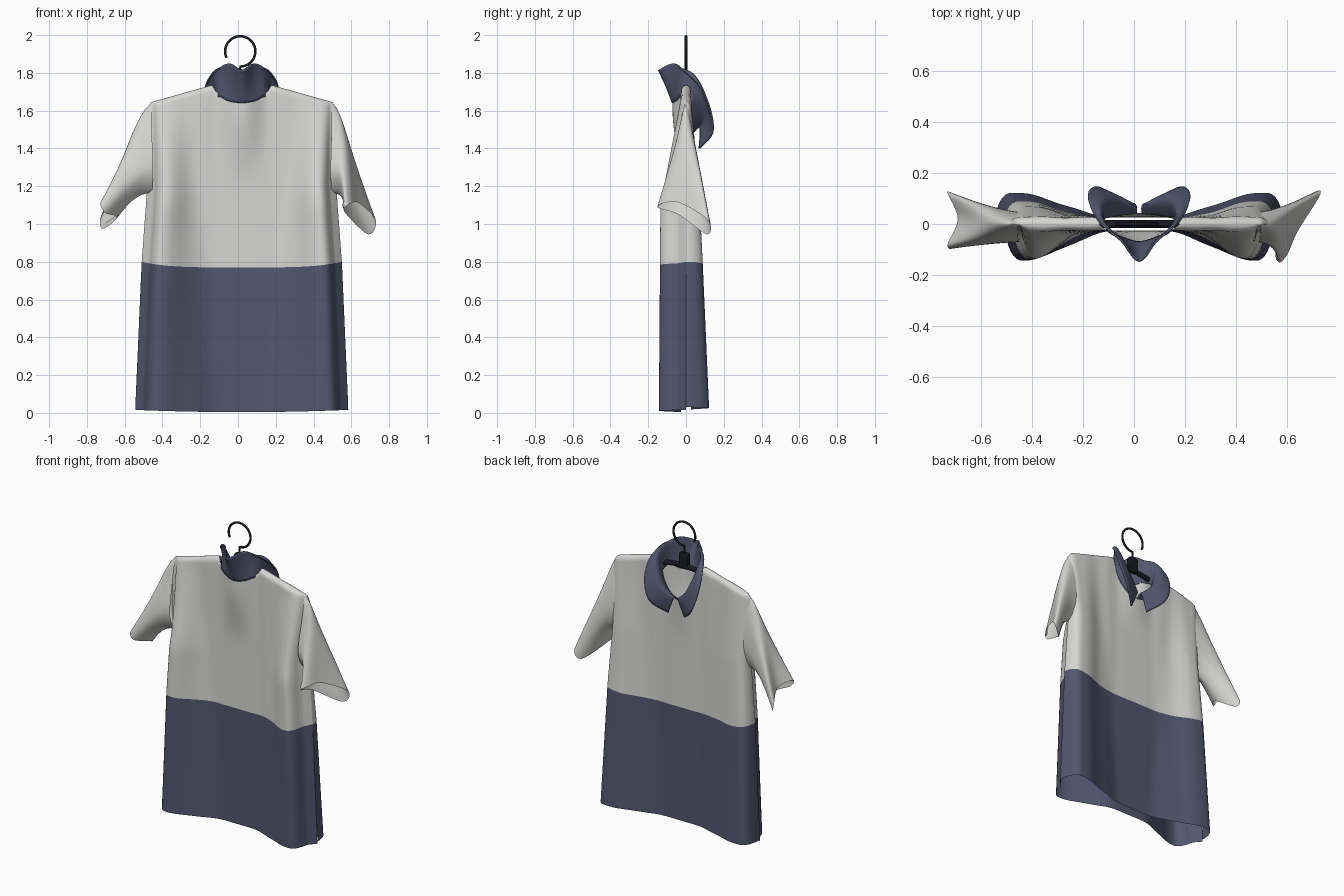
import bpy, bmesh, math
from mathutils import Vector

cube = bpy.data.objects.get("Cube")
if cube:
    bpy.data.objects.remove(cube)


def material(name, rgb):
    m = bpy.data.materials.new(name)
    m.use_nodes = True
    m.diffuse_color = (*rgb, 1)
    bsdf = next(n for n in m.node_tree.nodes if n.type == 'BSDF_PRINCIPLED')
    bsdf.inputs["Base Color"].default_value = (*rgb, 1)
    bsdf.inputs["Roughness"].default_value = 0.9
    return m


WHITE = material("off white cloth", (0.67, 0.67, 0.65))
NAVY = material("navy cloth", (0.088, 0.094, 0.16))
BLACK = material("black hanger", (0.01, 0.011, 0.015))


def step(a, b, v):
    k = min(1, max(0, (v - a) / (b - a)))
    return k * k * (3 - 2 * k)


def ramp(points, v):
    """Piecewise linear lookup in (position, value) pairs."""
    for (a, p), (b, q) in zip(points, points[1:]):
        if v <= b:
            return p + (q - p) * max(0, (v - a) / (b - a))
    return points[-1][1]


def smooth_path(pts, n, closed=False):
    """Curve through the points, n samples per span."""
    pts = [Vector(p) for p in pts]
    count = len(pts)
    get = (lambda i: pts[i % count]) if closed else (lambda i: pts[min(max(i, 0), count - 1)])
    out = []
    for i in range(count if closed else count - 1):
        a, b, c, d = (get(i + k) for k in (-1, 0, 1, 2))
        for j in range(n):
            t = j / n
            out.append(b + (c - a) * t / 2 + (a - b * 2.5 + c * 2 - d / 2) * t ** 2
                       + (b * 1.5 - c * 1.5 + (d - a) / 2) * t ** 3)
    return out if closed else out + [pts[-1]]


def finish(obj, mats, angle=50):
    for m in mats:
        obj.data.materials.append(m)
    bpy.ops.object.select_all(action='DESELECT')
    obj.select_set(True)
    bpy.context.view_layer.objects.active = obj
    bpy.ops.object.shade_smooth_by_angle(angle=math.radians(angle))
    return obj


def sheet(name, grids, mats, closed=False, rule=None, thick=0):
    """Skin grids of points (rows of equal length) into one welded mesh."""
    bm = bmesh.new()
    for rows in grids:
        vs = [[bm.verts.new(p) for p in r] for r in rows]
        n = len(rows[0])
        for i in range(len(rows) - 1):
            for j in range(n if closed else n - 1):
                k = (j + 1) % n
                f = bm.faces.new((vs[i][j], vs[i][k], vs[i + 1][k], vs[i + 1][j]))
                if rule:
                    f.material_index = rule(i)
    bmesh.ops.remove_doubles(bm, verts=bm.verts[:], dist=0.0008)
    bmesh.ops.recalc_face_normals(bm, faces=bm.faces[:])
    mesh = bpy.data.meshes.new(name)
    bm.to_mesh(mesh)
    bm.free()
    obj = bpy.data.objects.new(name, mesh)
    bpy.context.collection.objects.link(obj)
    if thick:
        mod = obj.modifiers.new("cloth", 'SOLIDIFY')
        mod.thickness = thick
        mod.offset = 0
    return finish(obj, mats)


# Shirt body: two draped panels sharing side seams and shoulders
CX = 0.02
WIDTH = [(0, .565), (.8, .53), (1.2, .50), (1.6, .505), (1.8, .505)]
DEPTH = {-1: [(0, .143), (1.1, .135), (1.64, .03), (1.8, .03)],
         1: [(0, .125), (.8, .09), (1.2, .07), (1.64, .028), (1.8, .028)]}
PEAK = {-1: .82, 1: .89}
FOLD_START = [(0, .15), (.8, .33), (1.3, .45)]
TUCK = .93


def panel_depth(s, z, side):
    s, p = abs(s), PEAK[side]
    core = .026
    d = core + (ramp(DEPTH[side], z) - core) * step(ramp(FOLD_START, z), p, s)
    d += .002 * math.sin(s * 19) * step(.1, .4, s)
    # cloth pushed outward around the neck
    d += (.045 if side < 0 else .02) * step(.28, .02, s) * step(1.2, 1.6, z)
    if s <= p:
        return d
    if side > 0:
        return d * math.sqrt(1 - ((s - p) / (1 - p)) ** 2)
    # back panel tucks in sharply before the side seam
    turn = math.sqrt(1 - min(1, (s - p) / (TUCK - p)) ** 2)
    return d * max(turn, min(1, .3 * (1 - s) / (1 - TUCK)))


def shoulder_z(s, side):
    x = abs(s) * .505
    z = ramp([(0, 1.735), (.16, 1.735), (.48, 1.645), (.505, 1.61)], x)
    drop = .235 if side > 0 else .08
    return z - drop * math.sqrt(max(0, 1 - (x / .15) ** 2))


def body_point(s, t, side):
    """t runs -1 at the hem, 0 at the colour seam, 1 at the shoulder."""
    seam = .77 + .03 * s ** 4
    hem = .004 + .012 * s * s if side < 0 else .018 + .012 * s * s
    z = seam + (shoulder_z(s, side) - seam) * t if t > 0 else seam + (seam - hem) * t
    close = math.sqrt(max(0, 1 - max(0, (t - .965) / .035) ** 2))
    neck = 1 - step(.125, .16, abs(s) * .505)
    y = side * panel_depth(s, z, side) * (close + (1 - close) * neck)
    return Vector((CX + ramp(WIDTH, z) * s, y, z))


S = [math.sin(math.pi / 2 * (i / 40 - 1)) for i in range(81)]
LOWER = 10
T = [i / LOWER - 1 for i in range(LOWER)] + [.96 * i / 16 for i in range(17)]
T += [.972, .984, .993, .998, 1]
panels = [[[body_point(s, t, side) for s in S] for t in T] for side in (-1, 1)]
sheet("shirt_body", panels, [WHITE, NAVY], rule=lambda row: int(row < LOWER))

# Chest pocket: thin patch following the panel
pocket = []
for j in range(9):
    z = .95 + .295 * j / 8
    row = []
    for i in range(9):
        x = -.13 - .24 * i / 8
        s = (x - CX) / ramp(WIDTH, z)
        row.append((x, panel_depth(s, z, 1) + .003, z))
    pocket.append(row)
sheet("chest_pocket", [pocket], [WHITE])

# Sleeves: armhole ring lofted to a slanted, flattened cuff
armhole = [(.475, 0, 1.642), (.475, -.04, 1.48), (.47, -.07, 1.28),
           (.475, 0, 1.16), (.47, .045, 1.28), (.475, .035, 1.48)]
cuffs = {
    "left_sleeve": [(.64, -.03, 1.11), (.60, -.12, 1.11), (.565, -.147, 1.085),
                    (.575, -.04, 1.05), (.69, .11, .945), (.73, .117, 1.02)],
    "right_sleeve": [(-.69, .02, 1.09), (-.73, -.08, 1.11), (-.705, -.09, 1.06),
                     (-.64, 0, 1.035), (-.715, .11, .975), (-.73, .12, 1.03)]}
for name, cuff in cuffs.items():
    sx = 1 if name.startswith("left") else -1
    start = smooth_path([(CX + sx * x, y, z) for x, y, z in armhole], 6, True)
    end = smooth_path(cuff, 6, True)
    rows = []
    for i in range(13):
        t = i / 12
        bulge = math.sin(math.pi * t ** .6) * .028
        rows.append([a.lerp(b, t) + Vector((sx * bulge, 0, bulge * .6)) for a, b in zip(start, end)])
    # turned-in hem
    mid = sum(end, Vector()) / len(end)
    rows.append([p.lerp(mid, .06) + Vector((-sx * .012, 0, .03)) for p in end])
    sheet(name, [rows], [WHITE], closed=True)

# Collar: neckline seam, roll and outer edge, mirrored about the nape
seam = [body_point(x / .505, .985, side) - Vector((CX, 0, 0)) for x, side in
        ((0, -1), (.07, -1), (.12, -1), (.14, 1), (.12, 1), (.07, 1), (.01, 1))]
roll = [(0, -.105, 1.73), (.07, -.06, 1.78), (.125, -.01, 1.81), (.15, .05, 1.77),
        (.13, .09, 1.67), (.08, .10, 1.57), (.015, .075, 1.51)]
edge = [(0, -.145, 1.815), (.07, -.065, 1.85), (.15, .0, 1.80), (.195, .08, 1.72),
        (.195, .13, 1.60), (.15, .14, 1.48), (.06, .07, 1.40)]
lines = []
for line in (seam, roll, edge):
    half = [(-x, y, z) for x, y, z in line[:0:-1]]
    lines.append(smooth_path([(x + CX, y, z) for x, y, z in half + line], 5))
columns = [smooth_path(c, 5) for c in zip(*lines)]
sheet("collar", [columns], [NAVY], thick=.008)


# Hanger: round wire hook, grip block and sloping arms
def wire(name, pts, radius):
    cu = bpy.data.curves.new(name, 'CURVE')
    cu.dimensions = '3D'
    cu.bevel_depth = radius
    cu.bevel_resolution = 3
    cu.use_fill_caps = True
    sp = cu.splines.new('POLY')
    sp.points.add(len(pts) - 1)
    for p, co in zip(sp.points, pts):
        p.co = (*co, 1)
    obj = bpy.data.objects.new(name, cu)
    bpy.context.collection.objects.link(obj)
    cu.materials.append(BLACK)


hook = []
for i in range(41):
    a = math.radians(205 - 295 * i / 40)
    hook.append((.012 + .08 * math.cos(a), 0, 1.914 + .08 * math.sin(a)))
wire("hanger_hook", hook + [(.012, 0, 1.80), (.012, 0, 1.72)], .007)
arms = [(-.44, 0, 1.60), (-.2, 0, 1.665), (-.08, 0, 1.695), (.02, 0, 1.705),
        (.12, 0, 1.695), (.24, 0, 1.665), (.48, 0, 1.60)]
wire("hanger_arms", smooth_path(arms, 6), .016)
bpy.ops.mesh.primitive_cube_add(size=1, location=(.012, 0, 1.74))
grip = bpy.context.object
grip.name = "hanger_grip"
grip.scale = (.065, .03, .1)
bevel = grip.modifiers.new("soft", 'BEVEL')
bevel.width = .1
finish(grip, [BLACK])
